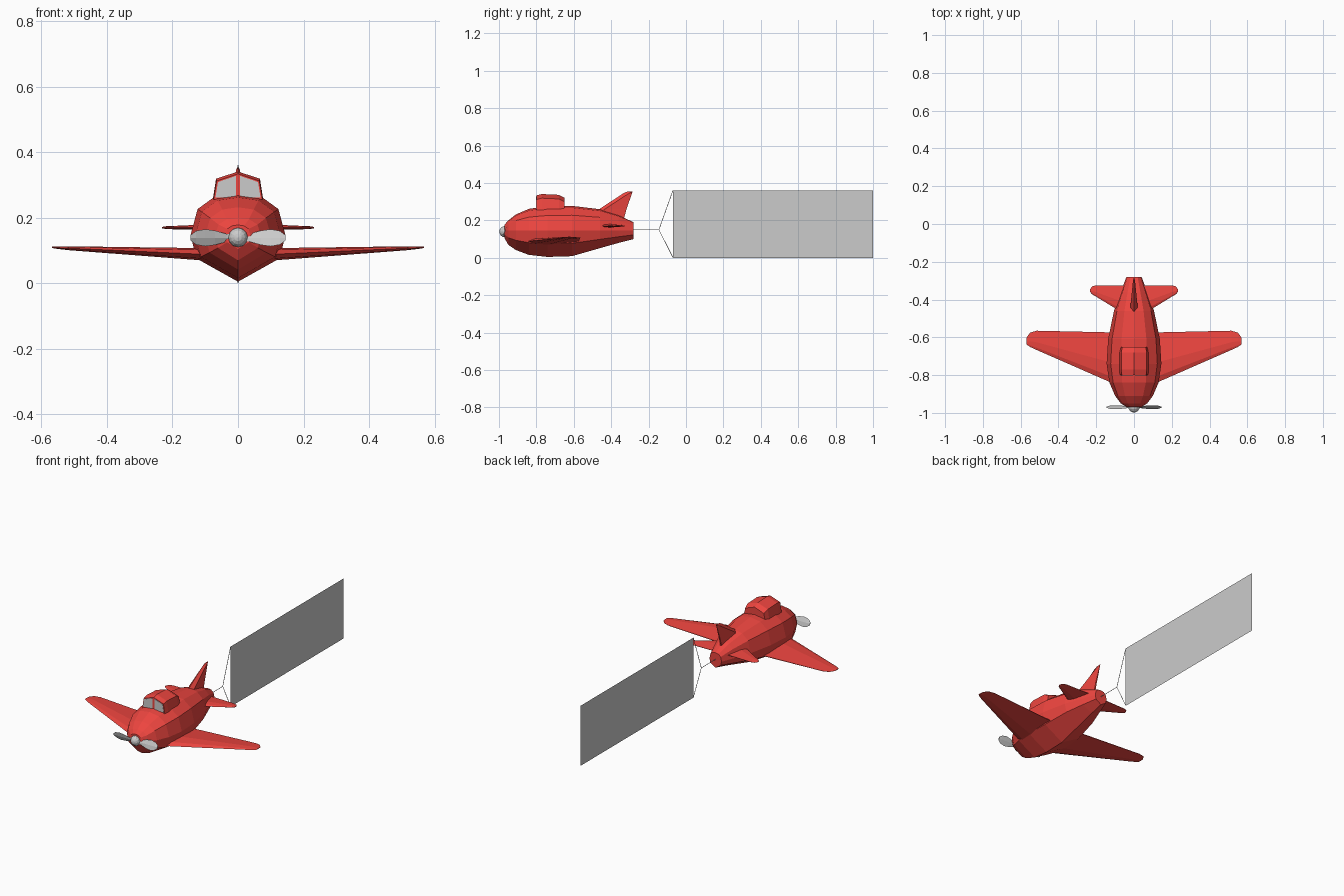
import bpy, bmesh, math
from mathutils import Matrix, Vector

if "Cube" in bpy.data.objects:
    bpy.data.objects.remove(bpy.data.objects["Cube"])

red = bpy.data.materials.new("red_paint")
red.diffuse_color = (0.85, 0.06, 0.05, 1)
red.use_nodes = True
red.node_tree.nodes["Principled BSDF"].inputs["Base Color"].default_value = red.diffuse_color


def finish(name, bm, mat=None, mirror=False, solid=True):
    if solid:
        bmesh.ops.recalc_face_normals(bm, faces=bm.faces[:])
    me = bpy.data.meshes.new(name)
    bm.to_mesh(me)
    bm.free()
    ob = bpy.data.objects.new(name, me)
    bpy.context.collection.objects.link(ob)
    if mat:
        me.materials.append(mat)
    if mirror:
        ob.modifiers.new("mirror", 'MIRROR').use_axis[0] = True
    return ob


def loft(name, rings, mat=None, mirror=False):
    """Skin a row of equal-length closed rings and cap both ends."""
    bm = bmesh.new()
    vs = [[bm.verts.new(p) for p in ring] for ring in rings]
    n = len(vs[0])
    for a, b in zip(vs, vs[1:]):
        for i in range(n):
            j = (i + 1) % n
            bm.faces.new((a[i], a[j], b[j], b[i]))
    bm.faces.new(vs[0])
    bm.faces.new(vs[-1])
    return finish(name, bm, mat, mirror)


def closed(half):
    """Complete a half profile running from top centre to bottom centre."""
    return half + [(-x, z) for x, z in reversed(half[1:-1])]


# Fuselage: y, half width, top z, bottom z
stations = [(-0.97, 0.038, 0.178, 0.105), (-0.95, 0.07, 0.2, 0.07),
            (-0.91, 0.1, 0.232, 0.042), (-0.84, 0.13, 0.262, 0.016),
            (-0.74, 0.145, 0.276, 0.005), (-0.61, 0.137, 0.278, 0.009),
            (-0.46, 0.106, 0.26, 0.052), (-0.36, 0.07, 0.228, 0.08),
            (-0.28, 0.04, 0.19, 0.1)]
section = closed([(0, 1), (0.48, 0.92), (0.85, 0.62), (1, 0), (0.87, -0.5), (0, -1)])
loft("fuselage", [[(x * w, y, 0.146 + z * ((t - 0.146) if z > 0 else (0.146 - b)))
                   for x, z in section] for y, w, t, b in stations], red)


# Wings and tailplane: x, leading y, trailing y, centre z, half thickness
def airfoil(x, le, te, z, t):
    c = te - le
    return [(x, le, z), (x, le + 0.12 * c, z + 0.7 * t), (x, le + 0.4 * c, z + t),
            (x, te, z + 0.1 * t), (x, te, z - 0.1 * t),
            (x, le + 0.4 * c, z - t), (x, le + 0.12 * c, z - 0.7 * t)]


loft("wings", [airfoil(*s) for s in [
    (0.07, -0.862, -0.575, 0.087, 0.02), (0.515, -0.667, -0.565, 0.107, 0.006),
    (0.55, -0.651, -0.575, 0.109, 0.004), (0.568, -0.638, -0.6, 0.11, 0.002)]], red, True)
loft("tailplane", [airfoil(*s) for s in [
    (0.02, -0.495, -0.325, 0.172, 0.011), (0.2, -0.385, -0.325, 0.17, 0.005),
    (0.222, -0.372, -0.33, 0.17, 0.004), (0.232, -0.36, -0.345, 0.17, 0.002)]], red, True)

# Tail fin: z, leading y, trailing y, half thickness
loft("tail_fin", [[(0, le, z), (t, le + 0.03, z), (0.2 * t, te, z),
                   (-0.2 * t, te, z), (-t, le + 0.03, z)] for z, le, te, t in [
    (0.18, -0.53, -0.34, 0.024), (0.26, -0.465, -0.318, 0.019),
    (0.345, -0.335, -0.289, 0.006), (0.354, -0.315, -0.29, 0.002)]], red)

# Cockpit canopy: y, width scale, top z
canopy = [(-0.8, 0.97, 0.334), (-0.77, 1, 0.341), (-0.68, 1, 0.337), (-0.65, 0.92, 0.322)]
loft("canopy", [[(x * k, y, z) for x, z in
                 [(0, top), (0.067, top - 0.022), (0.077, 0.255),
                  (-0.077, 0.255), (-0.067, top - 0.022)]] for y, k, top in canopy], red)

# Windscreen panes
loft("windscreen", [[(x, y, z) for x, z in
                     [(0.006, 0.262), (0.069, 0.262), (0.061, 0.309), (0.006, 0.328)]]
                    for y in (-0.802, -0.798)], None, True)

# Spinner
bm = bmesh.new()
bmesh.ops.create_uvsphere(bm, u_segments=12, v_segments=8, radius=0.03,
                          matrix=Matrix.Translation((0, -0.968, 0.14)) @ Matrix.Rotation(math.pi / 2, 4, 'X'))
finish("spinner", bm)

# Propeller blades: x, half chord
blade = [(0.01, 0.009), (0.035, 0.012), (0.07, 0.022), (0.1, 0.026), (0.128, 0.021), (0.145, 0.008)]
for side, label in ((1, "right"), (-1, "left")):
    loft(label + "_propeller_blade",
         [[(side * x, -0.97 + side * 0.4 * dz + dy, 0.139 + dz)
           for dz, dy in ((h, 0), (0, 0.003), (-h, 0), (0, -0.003))] for x, h in blade])

# Towed banner
bm = bmesh.new()
bm.faces.new([bm.verts.new(p) for p in
              ((0, -0.07, 0), (0, 1, 0), (0, 1, 0.36), (0, -0.07, 0.36))])
finish("banner", bm, solid=False)

# Tow line with bridle
knot = Vector((0, -0.145, 0.15))
for name, end in (("tow_line", (0, -0.3, 0.15)), ("upper_bridle", (0, -0.07, 0.36)),
                  ("lower_bridle", (0, -0.07, 0.002))):
    d = Vector(end) - knot
    bm = bmesh.new()
    bmesh.ops.create_cone(bm, cap_ends=True, segments=6, radius1=0.0015, radius2=0.0015, depth=d.length,
                          matrix=Matrix.Translation(knot + d / 2) @ d.to_track_quat('Z', 'Y').to_matrix().to_4x4())
    finish(name, bm)
